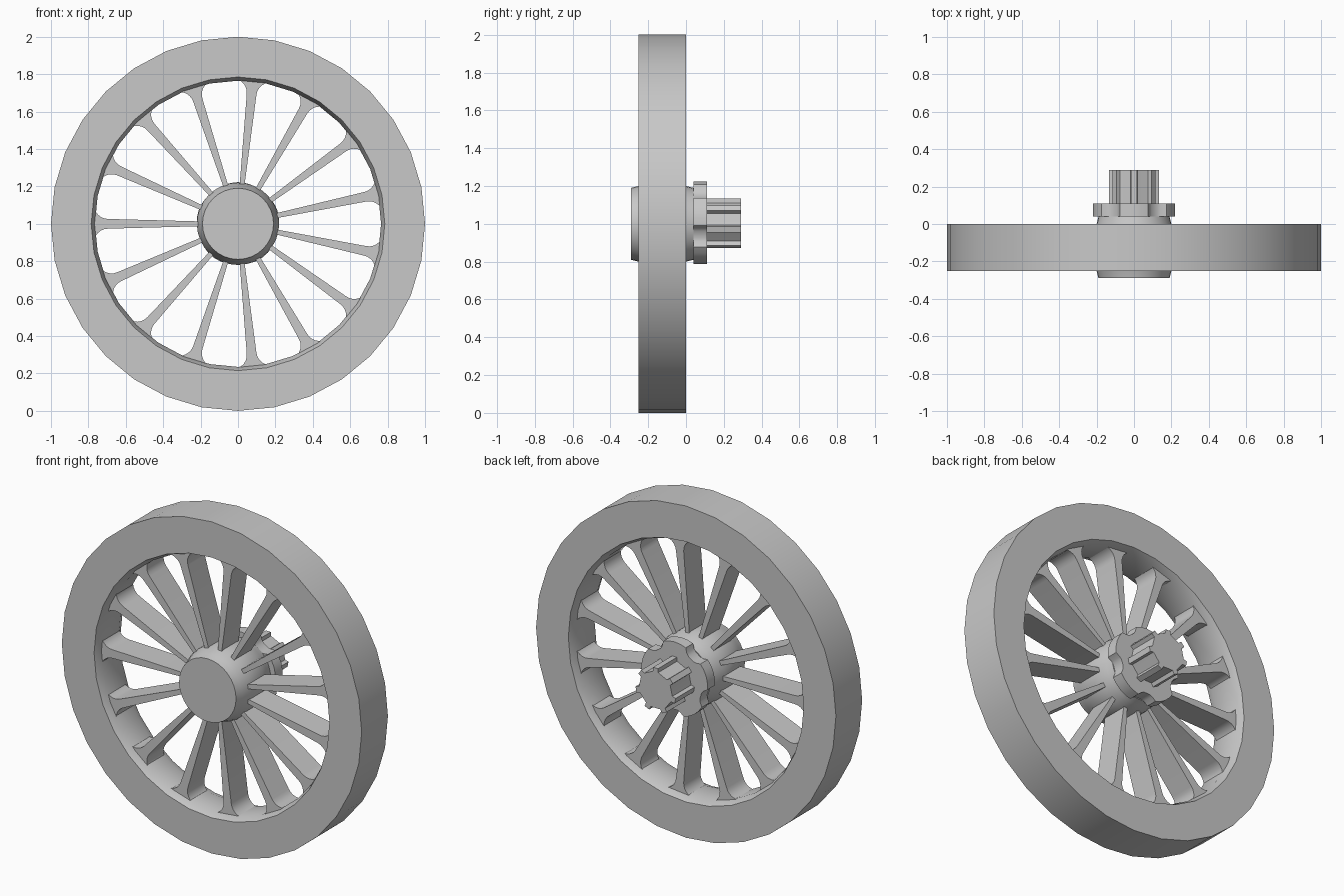
import bpy
import bmesh
from math import sin, cos, pi, radians
from mathutils import Matrix

default = bpy.data.objects.get("Cube")
if default:
    bpy.data.objects.remove(default, do_unlink=True)

STEEL = (0.58, 0.58, 0.58, 1)
steel = bpy.data.materials.new("grey steel")
steel.use_nodes = True
steel.diffuse_color = STEEL
steel.node_tree.nodes["Principled BSDF"].inputs["Base Color"].default_value = STEEL

SIDES = 32
SPOKES = 15


def finish(name, bm):
    """Turn a bmesh into a named, smooth-shaded object on the wheel axis."""
    bmesh.ops.recalc_face_normals(bm, faces=bm.faces)
    mesh = bpy.data.meshes.new(name)
    bm.to_mesh(mesh)
    bm.free()
    obj = bpy.data.objects.new(name, mesh)
    obj.location.z = 1
    mesh.materials.append(steel)
    bpy.context.collection.objects.link(obj)
    bpy.ops.object.select_all(action="DESELECT")
    obj.select_set(True)
    bpy.context.view_layer.objects.active = obj
    bpy.ops.object.shade_smooth_by_angle(angle=radians(30))
    return obj


def lathe(name, profile, closed):
    """Revolve (radius, y) points about the y axis."""
    bm = bmesh.new()
    rings = [[bm.verts.new((r * sin(2 * pi * i / SIDES), y, r * cos(2 * pi * i / SIDES)))
              for i in range(SIDES)] for r, y in profile]
    pairs = list(zip(rings, rings[1:]))
    if closed:
        pairs.append((rings[-1], rings[0]))
    else:
        bm.faces.new(rings[0])
        bm.faces.new(rings[-1])
    for a, b in pairs:
        for i in range(SIDES):
            j = (i + 1) % SIDES
            bm.faces.new((a[i], a[j], b[j], b[i]))
    return finish(name, bm)


def add_prism(bm, outline, y0, y1, turn=0):
    """Extrude an (x, z) outline along y and turn it about the axis."""
    face = bm.faces.new([bm.verts.new((x, y0, z)) for x, z in outline])
    out = bmesh.ops.extrude_face_region(bm, geom=[face])
    new = [v for v in out["geom"] if isinstance(v, bmesh.types.BMVert)]
    bmesh.ops.translate(bm, verts=new, vec=(0, y1 - y0, 0))
    bmesh.ops.rotate(bm, verts=new + list(face.verts), cent=(0, 0, 0),
                     matrix=Matrix.Rotation(turn, 3, "Y"))


def toothed(name, teeth, tooth, y0, y1):
    """Make a prism from one tooth of (degrees, radius) points."""
    bm = bmesh.new()
    outline = []
    for k in range(teeth):
        for deg, r in tooth:
            a = radians(deg + 360 * k / teeth)
            outline.append((r * sin(a), r * cos(a)))
    add_prism(bm, outline, y0, y1)
    return finish(name, bm)


# Heavy rim, its inner wall tapering towards the middle
lathe("rim", [(1, -0.25), (1, 0), (0.785, 0), (0.765, -0.05),
              (0.765, -0.2), (0.785, -0.25)], True)

# Hub with tapered ends
lathe("hub", [(0.19, -0.29), (0.2, -0.25), (0.22, -0.19),
              (0.22, -0.06), (0.2, 0), (0.19, 0.04)], False)

# Spokes that widen outwards and flare into the rim
R = 0.075
side = [(0.17, 0.012), (0.77 - R, 0.026)]
side += [(0.77 - R + R * sin(t * pi / 12), 0.026 + R - R * cos(t * pi / 12))
         for t in range(1, 7)]
side.append((0.8, 0.026 + R))
spoke = side + [(x, -z) for x, z in reversed(side)]
bm = bmesh.new()
for k in range(SPOKES):
    add_prism(bm, spoke, -0.205, -0.045, pi + 2 * pi * k / SPOKES)
finish("spokes", bm)

# Lobed flange and splined shaft behind the hub
toothed("lobed_flange", 5, [(-30, 0.185), (-25, 0.195), (-20, 0.22), (-10, 0.222), (0, 0.223),
                            (10, 0.222), (20, 0.22), (25, 0.195), (30, 0.185)], 0.04, 0.11)
toothed("splined_shaft", 7, [(-18, 0.108), (-9, 0.112), (-7, 0.135), (7, 0.135),
                             (9, 0.112), (18, 0.108)], 0.1, 0.29)
